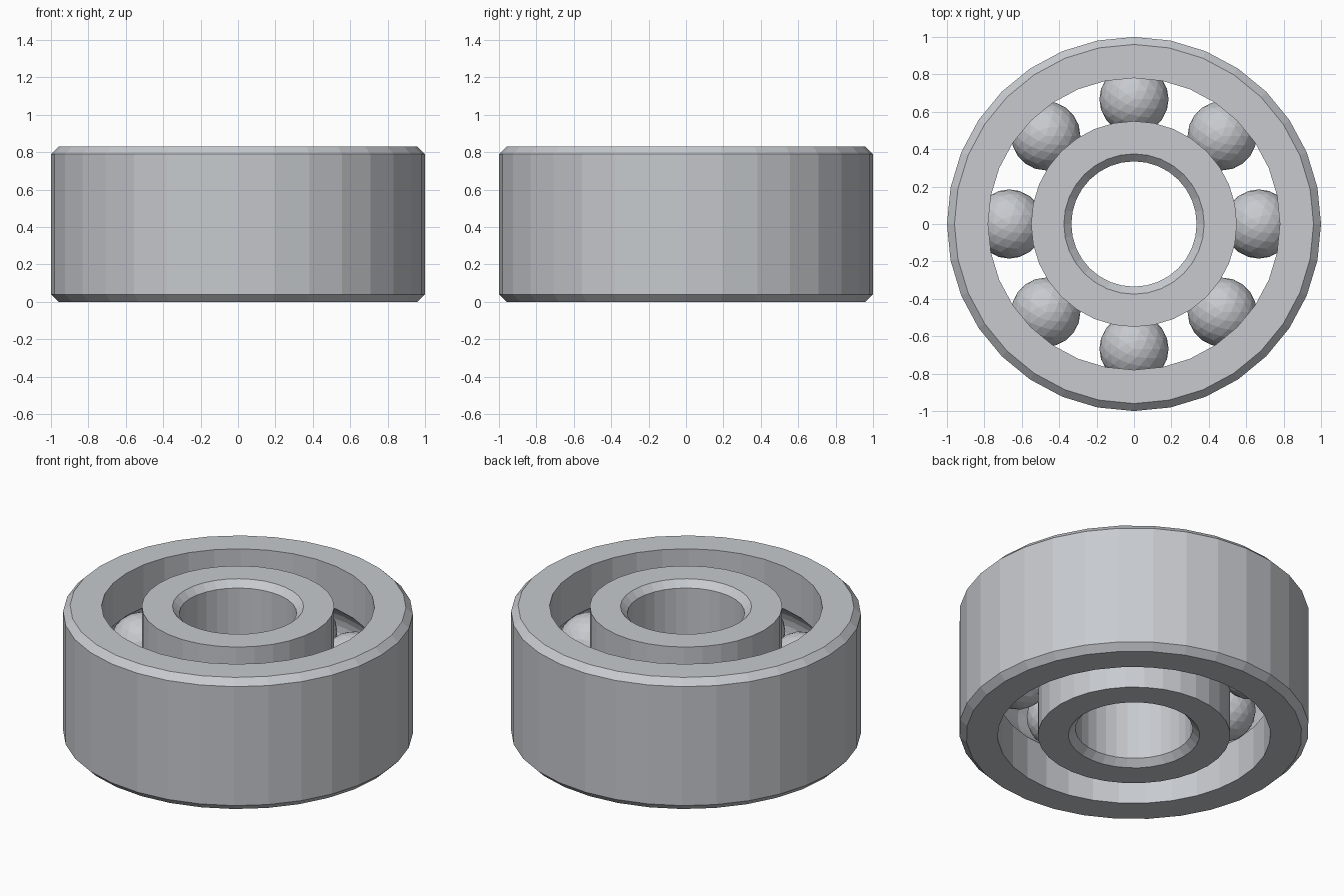
import bpy
import bmesh
from math import sin, cos, pi, asin

cube = bpy.data.objects.get("Cube")
if cube:
    bpy.data.objects.remove(cube, do_unlink=True)

HEIGHT = 0.83
MID = HEIGHT / 2
CHAMFER = 0.04
SEGMENTS = 32
PITCH = 0.667          # radius of the circle of ball centres
BALL = 0.185
BALL_COUNT = 8
GROOVE_STEPS = 8

steel = bpy.data.materials.new("steel_grey")
steel.use_nodes = True
colour = (0.57, 0.59, 0.62, 1)
steel.diffuse_color = colour
steel.node_tree.nodes["Principled BSDF"].inputs["Base Color"].default_value = colour


def finish(name, bm):
    bmesh.ops.recalc_face_normals(bm, faces=bm.faces)
    mesh = bpy.data.meshes.new(name)
    bm.to_mesh(mesh)
    bm.free()
    mesh.materials.append(steel)
    obj = bpy.data.objects.new(name, mesh)
    bpy.context.collection.objects.link(obj)
    return obj


def ring(name, chamfered, race):
    """Lathe a ring with one chamfered wall and one grooved wall."""
    side = 1 if race > PITCH else -1
    inset = chamfered - side * CHAMFER
    profile = [(race, 0), (inset, 0), (chamfered, CHAMFER),
               (chamfered, HEIGHT - CHAMFER), (inset, HEIGHT), (race, HEIGHT)]
    # Ball groove, from its upper lip to its lower lip
    lip = pi / 2 - asin(abs(race - PITCH) / BALL)
    for i in range(GROOVE_STEPS + 1):
        a = lip * (1 - 2 * i / GROOVE_STEPS)
        profile.append((PITCH + side * BALL * cos(a), MID + BALL * sin(a)))

    bm = bmesh.new()
    loops = []
    for s in range(SEGMENTS):
        t = 2 * pi * s / SEGMENTS
        loops.append([bm.verts.new((r * cos(t), r * sin(t), z)) for r, z in profile])
    n = len(profile)
    for s in range(SEGMENTS):
        a, b = loops[s], loops[(s + 1) % SEGMENTS]
        for i in range(n):
            j = (i + 1) % n
            bm.faces.new((a[i], b[i], b[j], a[j]))
    return finish(name, bm)


# Races
ring("outer_ring", 1.0, 0.78)
ring("inner_ring", 0.335, 0.55)

# Balls
for k in range(BALL_COUNT):
    bm = bmesh.new()
    bmesh.ops.create_icosphere(bm, subdivisions=3, radius=BALL)
    ball = finish(f"ball_{k + 1}", bm)
    t = 2 * pi * k / BALL_COUNT
    ball.location = (PITCH * cos(t), PITCH * sin(t), MID)
